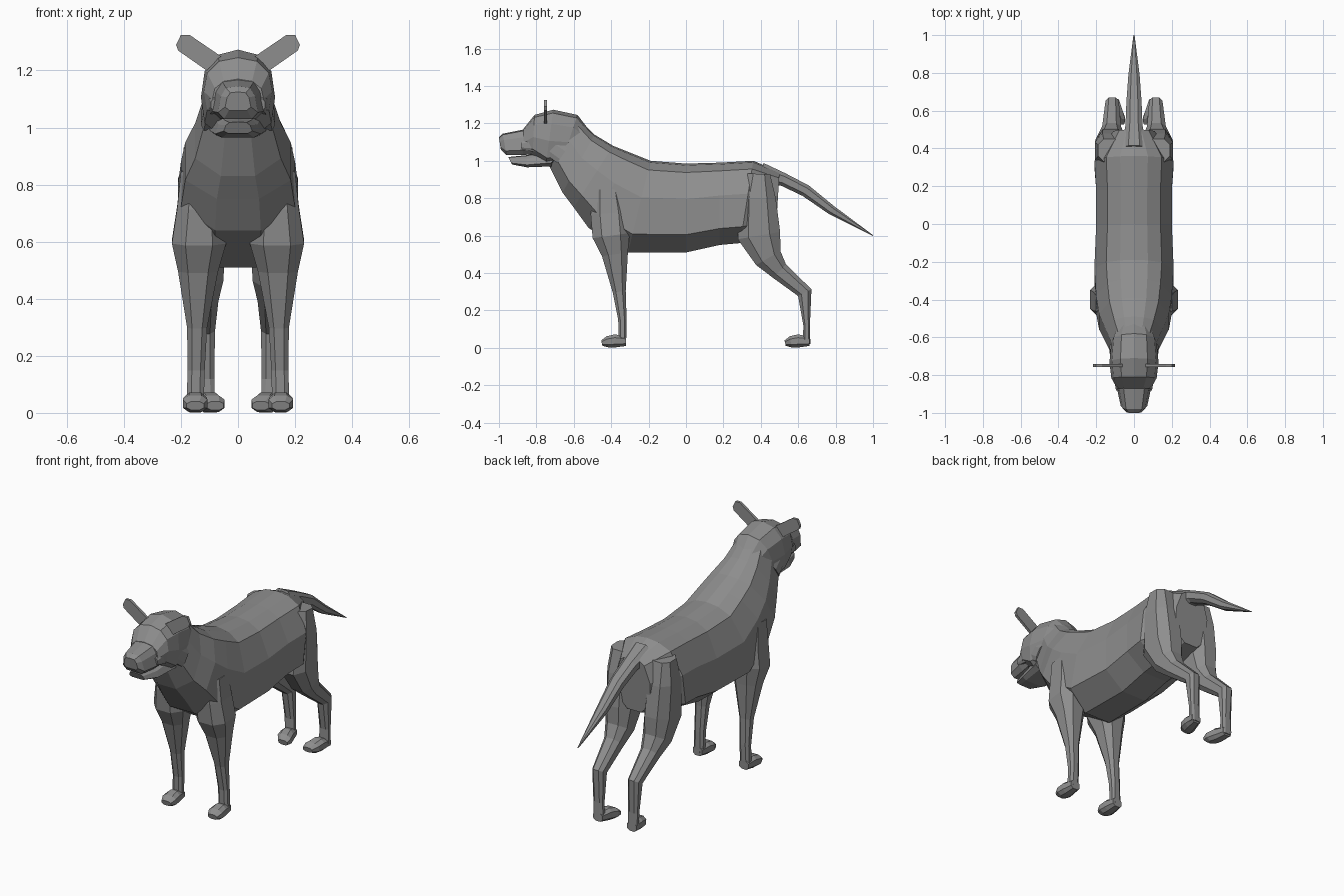
import bpy, bmesh
from mathutils import Vector

cube = bpy.data.objects.get("Cube")
if cube:
    bpy.data.objects.remove(cube, do_unlink=True)

coat = bpy.data.materials.new("grey coat")
coat.use_nodes = True
coat.diffuse_color = (.27, .27, .27, 1)
coat.node_tree.nodes["Principled BSDF"].inputs["Base Color"].default_value = coat.diffuse_color

# Half cross-sections: (position along the ring's axis, share of half width)
TRUNK_SECTION = [(0, 0), (.02, .35), (.1, .7), (.4, 1), (.8, 1), (1, .4)]
HEAD_SECTION = [(0, 0), (.06, .55), (.25, .9), (.55, 1), (.85, .9), (1, .45)]
SNOUT_SECTION = [(0, 0), (.05, .6), (.3, .85), (.8, 1), (1, .7)]
LIMB_SECTION = [(0, .5), (.25, 1), (.75, 1), (1, .5)]


def finish(name, bm, mirrored):
    bmesh.ops.recalc_face_normals(bm, faces=bm.faces)
    mesh = bpy.data.meshes.new(name)
    bm.to_mesh(mesh)
    bm.free()
    mesh.materials.append(coat)
    part = bpy.data.objects.new(name, mesh)
    bpy.context.collection.objects.link(part)
    if mirrored:
        part.modifiers.new("Mirror", "MIRROR").use_mirror_merge = False


def skin(name, section, stations, mirrored=False):
    """Join rings; each station is (start point, end point, half width)."""
    bm = bmesh.new()
    outline = section + [(along, -wide) for along, wide in reversed(section) if wide > 0]
    rings = []
    for start, end, half in stations:
        rings.append([bm.verts.new(start.lerp(end, along) + Vector((wide * half, 0, 0)))
                      for along, wide in outline])
    for ring, following in zip(rings, rings[1:]):
        for i in range(len(outline)):
            bm.faces.new((ring[i - 1], ring[i], following[i], following[i - 1]))
    bm.faces.new(rings[0])
    bm.faces.new(rings[-1])
    finish(name, bm, mirrored)


def body_part(name, section, rows):
    """Central part; each row is top y, top z, bottom y, bottom z, half width."""
    skin(name, section, [(Vector((0, top_y, top_z)), Vector((0, low_y, low_z)), half)
                         for top_y, top_z, low_y, low_z, half in rows])


def limb(name, path, upper_x=0, lower_x=0):
    """Tapered limb; each row is y, z, depth across the path, half width."""
    stations = []
    last = len(path) - 1
    for i, (y, z, depth, half) in enumerate(path):
        before, after = path[max(i - 1, 0)], path[min(i + 1, last)]
        across = Vector((0, before[1] - after[1], after[0] - before[0])).normalized()
        centre = Vector((upper_x + (lower_x - upper_x) * i / last, y, z))
        offset = across * depth / 2
        stations.append((centre - offset, centre + offset, half))
    limb_is_paired = upper_x > 0
    skin(name, LIMB_SECTION, stations, limb_is_paired)


def paw(name, heel, heel_x, toe_x):
    limb(name, [(heel, .035, .05, .03),
                (heel - .06, .037, .07, .04),
                (heel - .1, .032, .06, .043),
                (heel - .13, .025, .03, .03)], heel_x, toe_x)


def plate(name, outline, y, thickness):
    """Mirrored slab cut from an x-z outline."""
    bm = bmesh.new()
    face = bm.faces.new([bm.verts.new((x, y - thickness / 2, z)) for x, z in outline])
    extruded = bmesh.ops.extrude_face_region(bm, geom=[face])["geom"]
    bmesh.ops.translate(bm, vec=(0, thickness, 0),
                        verts=[v for v in extruded if isinstance(v, bmesh.types.BMVert)])
    finish(name, bm, True)


# Neck, trunk and rump
body_part("trunk", TRUNK_SECTION, [
    (-.57, 1.22, -.73, .97, .115),
    (-.49, 1.14, -.66, .83, .15),
    (-.39, 1.08, -.6, .75, .185),
    (-.29, 1.04, -.52, .64, .2),
    (-.19, 1, -.31, .51, .21),
    (0, .985, 0, .51, .2),
    (.18, .99, .18, .55, .2),
    (.36, 1, .29, .56, .21),
    (.5, .94, .48, .62, .11)])

# Skull, upper jaw with drooping lips, lower jaw
body_part("head", HEAD_SECTION, [
    (-.53, 1.18, -.6, 1, .1),
    (-.58, 1.245, -.67, .98, .12),
    (-.71, 1.273, -.75, .97, .13),
    (-.81, 1.245, -.82, 1.03, .12),
    (-.87, 1.17, -.87, 1.04, .09)])

body_part("muzzle", SNOUT_SECTION, [
    (-.8, 1.18, -.79, 1.04, .1),
    (-.88, 1.165, -.87, 1.03, .09),
    (-.98, 1.145, -.96, 1.03, .07),
    (-1, 1.125, -.99, 1.06, .045)])

body_part("lower_jaw", SNOUT_SECTION, [
    (-.7, 1.07, -.72, .97, .1),
    (-.85, 1.03, -.85, .965, .08),
    (-.95, 1.02, -.93, .98, .05)])

# Cheeks and ears
limb("cheek", [(-.88, 1.08, .04, .015),
               (-.8, 1.09, .09, .02),
               (-.73, 1.08, .1, .02),
               (-.66, 1.03, .1, .02)], .08, .11)

plate("ear", [(.06, 1.25), (.11, 1.2), (.21, 1.27),
              (.217, 1.29), (.2, 1.325), (.17, 1.325)], -.75, .016)

# Front legs
limb("front_leg", [(-.42, .85, .16, .07),
                   (-.41, .72, .2, .08),
                   (-.4, .6, .2, .095),
                   (-.38, .5, .14, .07),
                   (-.357, .3, .07, .035),
                   (-.34, .15, .045, .03),
                   (-.34, .03, .04, .03)], .13, .15)
paw("front_paw", -.32, .15, .15)

# Hind legs
limb("hind_leg", [(.39, .93, .12, .06),
                  (.385, .8, .19, .08),
                  (.39, .6, .23, .08),
                  (.44, .48, .15, .07),
                  (.5, .41, .1, .05),
                  (.635, .295, .08, .035),
                  (.645, .12, .035, .03),
                  (.645, .02, .04, .03)], .13, .11)
paw("hind_paw", .66, .11, .08)

# Tail
limb("tail", [(.4, .93, .12, .06),
              (.52, .9, .07, .045),
              (.64, .84, .065, .04),
              (.78, .735, .05, .03),
              (1, .6, .004, .003)])
